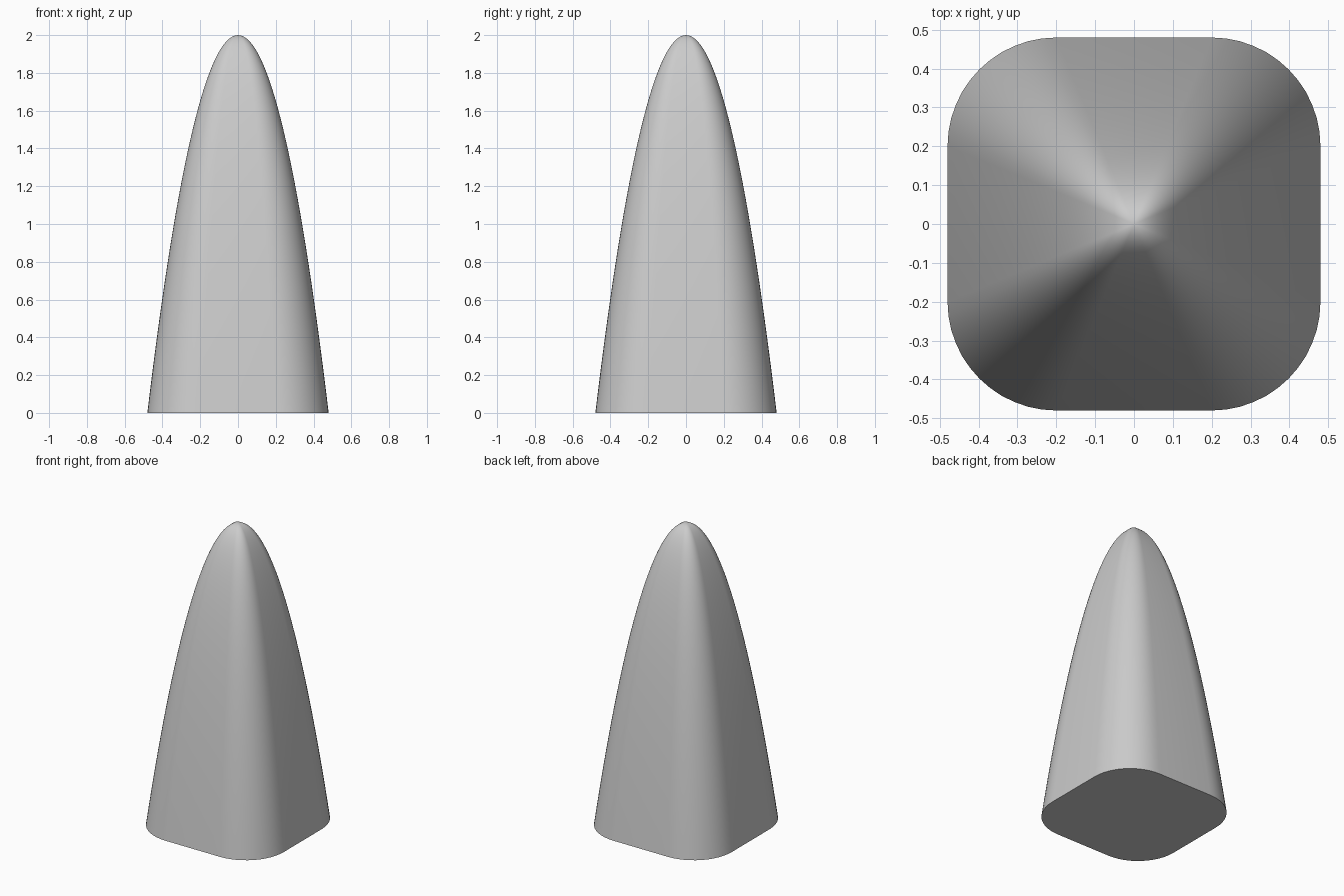
import bpy, bmesh, math

if "Cube" in bpy.data.objects:
    bpy.data.objects.remove(bpy.data.objects["Cube"])

HALF, CORNER, HEIGHT = 0.48, 0.28, 2.0
RINGS, CORNER_STEPS = 32, 12


def rounded_square(half, radius, steps):
    """Outline of a square with rounded corners, counter-clockwise."""
    c = half - radius
    points = []
    for k in range(4):
        mid = math.pi / 4 + k * math.pi / 2
        cx = math.copysign(c, math.cos(mid))
        cy = math.copysign(c, math.sin(mid))
        for i in range(steps + 1):
            a = k * math.pi / 2 + i / steps * math.pi / 2
            points.append((cx + radius * math.cos(a), cy + radius * math.sin(a)))
    return points


# Rounded-square section shrinking along a parabola to a blunt tip
outline = rounded_square(HALF, CORNER, CORNER_STEPS)
n = len(outline)
bm = bmesh.new()
rings = []
for r in range(RINGS):
    s = 1 - r / RINGS
    z = HEIGHT * (1 - s * s)
    rings.append([bm.verts.new((x * s, y * s, z)) for x, y in outline])
for low, high in zip(rings, rings[1:]):
    for i in range(n):
        j = (i + 1) % n
        bm.faces.new((low[i], low[j], high[j], high[i]))

# Tip and flat base
tip = bm.verts.new((0, 0, HEIGHT))
for i in range(n):
    bm.faces.new((rings[-1][i], rings[-1][(i + 1) % n], tip))
bm.faces.new(rings[0][::-1])

mesh = bpy.data.meshes.new("nose_cone")
bm.to_mesh(mesh)
bm.free()
nose_cone = bpy.data.objects.new("nose_cone", mesh)
bpy.context.collection.objects.link(nose_cone)
bpy.context.view_layer.objects.active = nose_cone
nose_cone.select_set(True)
bpy.ops.object.shade_smooth_by_angle(angle=math.radians(35))
